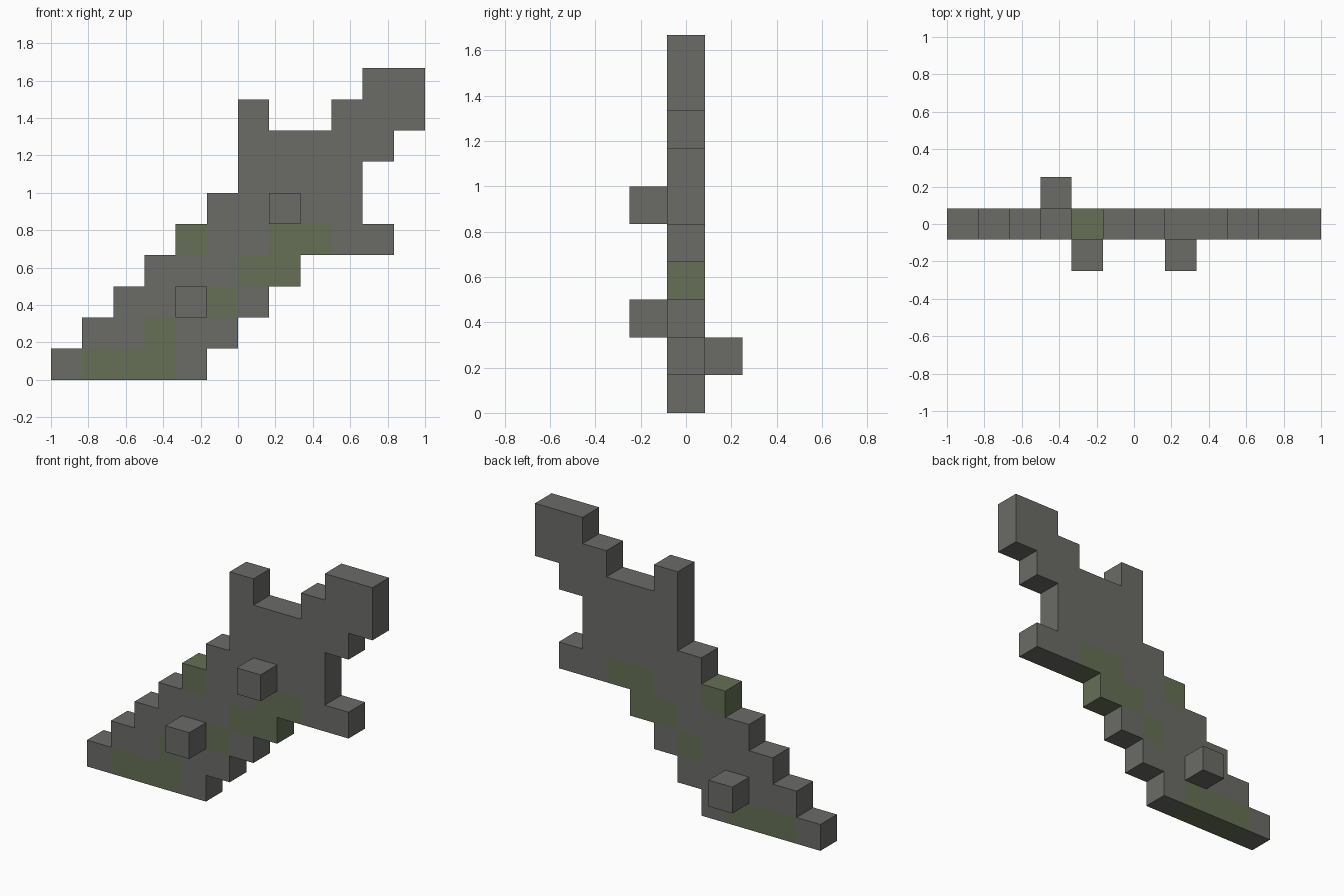
import bpy
import bmesh
from mathutils import Vector

cube = bpy.data.objects.get("Cube")
if cube:
    bpy.data.objects.remove(cube, do_unlink=True)

U = 1 / 6  # edge length of one block


def make_material(name, color):
    mat = bpy.data.materials.new(name)
    mat.use_nodes = True
    mat.diffuse_color = color
    mat.node_tree.nodes["Principled BSDF"].inputs["Base Color"].default_value = color
    return mat


stone = make_material("grey_stone", (0.147, 0.147, 0.137, 1))
moss = make_material("moss_green", (0.133, 0.162, 0.093, 1))


def blocks(spans, depth=0):
    """Expand (row, first column, last column) spans into block positions."""
    return {(c, depth, r) for r, first, last in spans for c in range(first, last + 1)}


# Sword parts as rows of blocks
parts = {
    "blade": blocks([(0, 0, 4), (1, 1, 5), (2, 2, 6), (3, 3, 7), (4, 4, 8), (5, 5, 8)]),
    "guard": blocks([(4, 9, 10), (5, 9, 9), (6, 6, 9), (7, 6, 9), (8, 6, 6)]),
    "handle": blocks([(7, 10, 10), (8, 9, 9)]),
    "pommel": blocks([(8, 10, 11), (9, 10, 11)]),
    # Blocks sticking out of the flat sides
    "front_lower_stud": blocks([(2, 4, 4)], -1),
    "front_upper_stud": blocks([(5, 7, 7)], -1),
    "back_stud": blocks([(1, 3, 3)], 1),
}
mossy = blocks([(0, 1, 3), (1, 3, 3), (2, 5, 5), (3, 6, 7), (4, 4, 4), (4, 7, 8)])
solid = set().union(*parts.values())


def build_part(name, cells):
    """Make a mesh from the outer faces of the blocks."""
    bm = bmesh.new()
    for cell in sorted(cells):
        center = Vector((cell[0] - 5.5, cell[1], cell[2] + 0.5))
        for axis in range(3):
            for sign in (-1, 1):
                normal = Vector((0, 0, 0))
                normal[axis] = sign
                if tuple(int(a + b) for a, b in zip(cell, normal)) in solid:
                    continue
                side = Vector((0, 0, 0))
                side[(axis + 1) % 3] = 1
                up = normal.cross(side)
                corners = (-side - up, side - up, side + up, up - side)
                face = bm.faces.new([bm.verts.new((center + (normal + c) / 2) * U)
                                     for c in corners])
                face.material_index = int(cell in mossy)
    bmesh.ops.remove_doubles(bm, verts=bm.verts, dist=0.001)
    # Merge flat areas of one colour
    bmesh.ops.dissolve_limit(bm, angle_limit=0.01, verts=bm.verts, edges=bm.edges,
                             delimit={'MATERIAL'})
    mesh = bpy.data.meshes.new(name)
    mesh.materials.append(stone)
    mesh.materials.append(moss)
    bm.to_mesh(mesh)
    bm.free()
    bpy.context.collection.objects.link(bpy.data.objects.new(name, mesh))


for part_name, part_cells in parts.items():
    build_part(part_name, part_cells)
